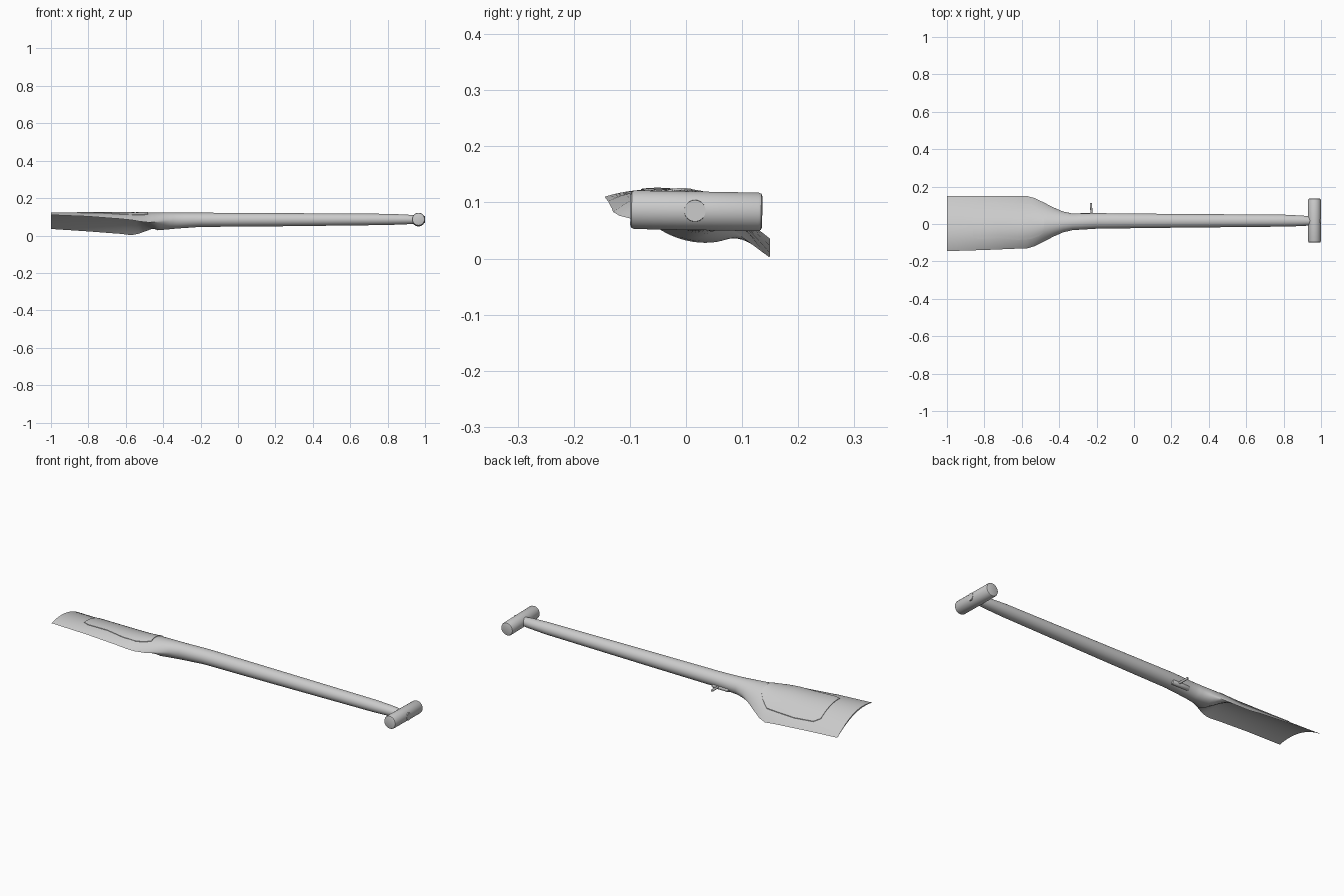
import bpy, bmesh, math
from mathutils import Vector

if "Cube" in bpy.data.objects:
    bpy.data.objects.remove(bpy.data.objects["Cube"])

# Stations: x, near edge y/z, far edge y/z, upper bulge, lower bulge, roundness power
ST = [
    (-1.00, -0.145, 0.110, 0.150, 0.035, 0.042, 0.034, 2.0),
    (-0.80, -0.139, 0.102, 0.150, 0.022, 0.054, 0.044, 2.0),
    (-0.63, -0.132, 0.089, 0.150, 0.009, 0.067, 0.053, 2.0),
    (-0.57, -0.130, 0.083, 0.149, 0.002, 0.074, 0.056, 2.0),
    (-0.53, -0.118, 0.076, 0.138, 0.010, 0.074, 0.048, 1.9),
    (-0.48, -0.093, 0.070, 0.114, 0.028, 0.072, 0.010, 1.7),
    (-0.43, -0.067, 0.073, 0.088, 0.047, 0.062, -0.030, 1.35),
    (-0.38, -0.045, 0.080, 0.067, 0.065, 0.050, -0.040, 1.1),
    (-0.33, -0.033, 0.083, 0.056, 0.077, 0.042, -0.043, 1.0),
    (-0.20, -0.025, 0.084, 0.058, 0.084, 0.038, -0.038, 1.0),
    (0.20, -0.020, 0.085, 0.054, 0.085, 0.035, -0.036, 1.0),
    (0.80, -0.014, 0.086, 0.050, 0.086, 0.030, -0.030, 1.0),
    (0.90, -0.011, 0.086, 0.045, 0.086, 0.026, -0.026, 1.0),
    (0.96, -0.006, 0.085, 0.038, 0.085, 0.022, -0.022, 1.0),
    (1.00, -0.003, 0.085, 0.035, 0.085, 0.019, -0.019, 1.0),
]


def station(x):
    """Interpolated station at x."""
    for a, b in zip(ST, ST[1:]):
        if x <= b[0]:
            t = (x - a[0]) / (b[0] - a[0])
            return [p + (q - p) * t for p, q in zip(a, b)]
    return list(ST[-1])


def surf(s, u, h):
    """Point across the section: u in 0..1, bulge height h."""
    x, y0, z0, y1, z1, _, _, p = s
    f = max(0.0, 4 * u * (1 - u)) ** (p / 2)
    return Vector((x, y0 + (y1 - y0) * u, z0 + (z1 - z0) * u + h * f))


def finish(bm, name, angle=40):
    bmesh.ops.recalc_face_normals(bm, faces=bm.faces)
    me = bpy.data.meshes.new(name)
    bm.to_mesh(me)
    bm.free()
    ob = bpy.data.objects.new(name, me)
    bpy.context.collection.objects.link(ob)
    bpy.ops.object.select_all(action='DESELECT')
    ob.select_set(True)
    bpy.context.view_layer.objects.active = ob
    bpy.ops.object.shade_smooth_by_angle(angle=math.radians(angle))
    return ob


def loft(loops, name):
    bm = bmesh.new()
    rings = [[bm.verts.new(p) for p in lp] for lp in loops]
    for a, b in zip(rings, rings[1:]):
        n = len(a)
        for i in range(n):
            bm.faces.new((a[i], a[(i + 1) % n], b[(i + 1) % n], b[i]))
    bm.faces.new(rings[0])
    bm.faces.new(rings[-1])
    return finish(bm, name)


# Blade, socket and shaft as one continuous loft
K = 20
us = [0.5 - 0.5 * math.cos(math.pi * i / K) for i in range(K + 1)]
loops = []
for a, b in zip(ST, ST[1:]):
    for j in range(3):
        s = station(a[0] + (b[0] - a[0]) * j / 3)
        loops.append([surf(s, u, s[5]) for u in us] + [surf(s, u, s[6]) for u in us[-2:0:-1]])
s = list(ST[-1])
loops.append([surf(s, u, s[5]) for u in us] + [surf(s, u, s[6]) for u in us[-2:0:-1]])
loft(loops, "blade_and_shaft")

# Thin raised plate on top of the blade: x, near y, far y
PLATE = [(-0.86, -0.07, 0.09), (-0.83, -0.08, 0.11), (-0.72, -0.075, 0.115),
         (-0.62, -0.085, 0.11), (-0.55, -0.08, 0.105), (-0.51, -0.065, 0.08),
         (-0.48, -0.045, 0.05)]
loops = []
for x, ya, yb in PLATE:
    s = station(x)
    top, low = [], []
    for i in range(13):
        u = (ya + (yb - ya) * i / 12 - s[1]) / (s[3] - s[1])
        p = surf(s, u, s[5])
        top.append(p + Vector((0, 0, 0.003)))
        low.append(p - Vector((0, 0, 0.003)))
    loops.append(top + low[::-1])
loft(loops, "blade_plate")


def rod(name, a, b, r, bevel, sides=32):
    """Bevelled cylinder between two points."""
    a, b = Vector(a), Vector(b)
    d = (b - a).normalized()
    side = d.cross(Vector((0.3, 0.2, 1))).normalized()
    up = d.cross(side)
    L = (b - a).length
    rings = []
    for t, rr in ((0, r - bevel), (bevel * 0.3, r - bevel * 0.3), (bevel, r),
                  (L - bevel, r), (L - bevel * 0.3, r - bevel * 0.3), (L, r - bevel)):
        rings.append([a + d * t + (side * math.cos(k) + up * math.sin(k)) * rr
                      for k in (2 * math.pi * i / sides for i in range(sides))])
    return loft(rings, name)


# Cross grip
rod("cross_grip", (0.965, -0.099, 0.087), (0.965, 0.136, 0.083), 0.0345, 0.007)

# Small lug on the shaft with its projecting pin
rod("shaft_lug", (-0.29, 0.046, 0.060), (-0.19, 0.046, 0.060), 0.012, 0.005, 12)
rod("lug_pin", (-0.226, 0.045, 0.062), (-0.231, 0.112, 0.066), 0.006, 0.002, 10)
